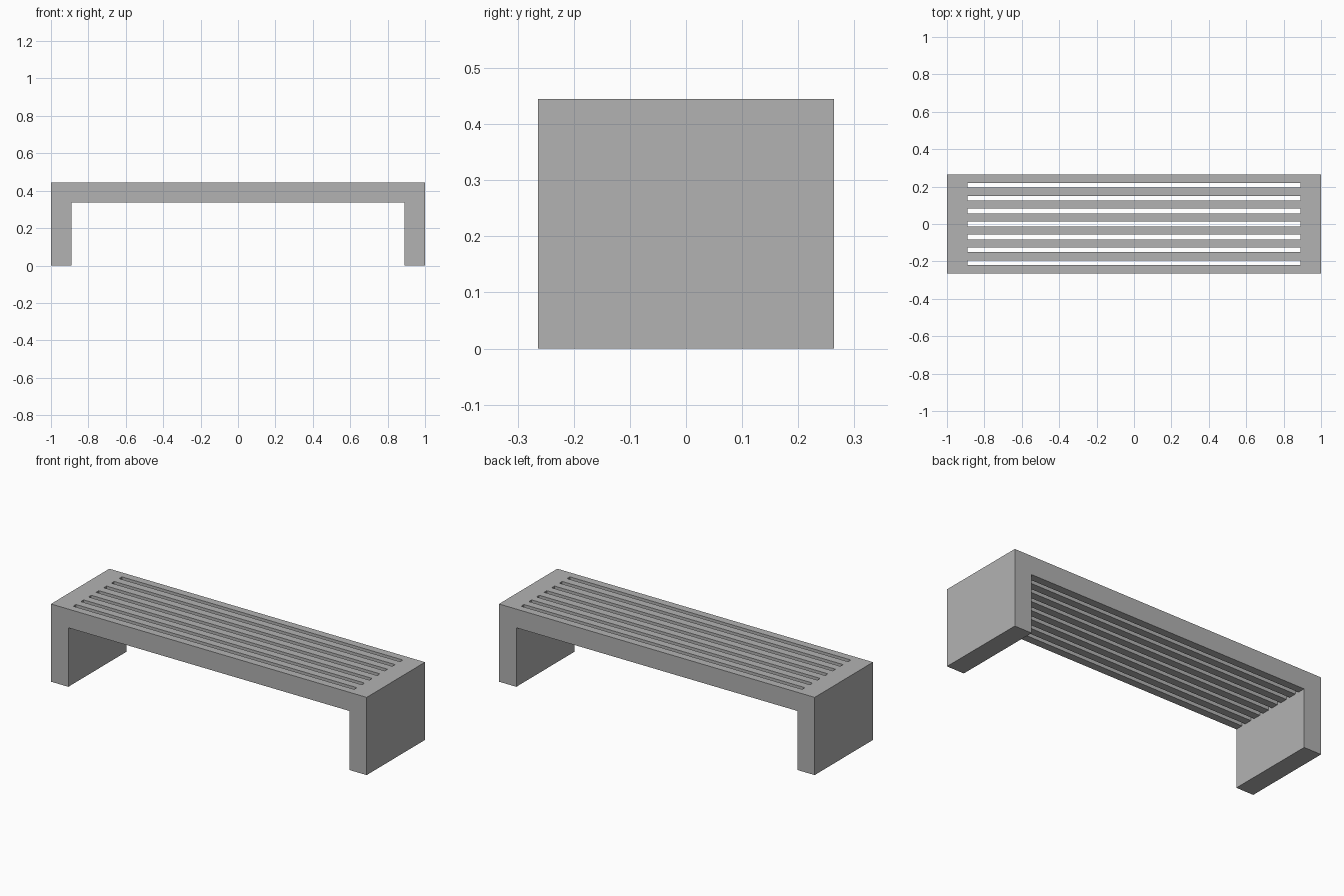
import bpy
import bmesh

if "Cube" in bpy.data.objects:
    bpy.data.objects.remove(bpy.data.objects["Cube"], do_unlink=True)

# Main dimensions
HALF_LENGTH, HALF_DEPTH = 1.0, 0.264
TOP, UNDERSIDE = 0.445, 0.338
INNER = 0.89            # inner face of each leg and end of each slot
SLATS, SLOT = 8, 0.025
SLAT = (2 * HALF_DEPTH - (SLATS - 1) * SLOT) / SLATS

# Plain grey material
grey = bpy.data.materials.new("plain_grey")
grey.use_nodes = True
colour = (0.448, 0.448, 0.448, 1)
grey.diffuse_color = colour
grey.node_tree.nodes["Principled BSDF"].inputs["Base Color"].default_value = colour


def extrude(bm, faces, dz):
    """Extrude faces vertically by dz and return the moved faces."""
    geom = bmesh.ops.extrude_face_region(bm, geom=faces)["geom"]
    verts = [g for g in geom if isinstance(g, bmesh.types.BMVert)]
    bmesh.ops.translate(bm, verts=verts, vec=(0, 0, dz))
    return [g for g in geom if isinstance(g, bmesh.types.BMFace)]


# Stations along the length and across alternating slats and slots
xs = [-HALF_LENGTH, -INNER, INNER, HALF_LENGTH]
ys = [-HALF_DEPTH]
for i in range(2 * SLATS - 1):
    ys.append(ys[-1] + (SLOT if i % 2 else SLAT))

# Slotted seat outline, with the slots left open
bm = bmesh.new()
grid = [[bm.verts.new((x, y, TOP)) for y in ys] for x in xs]
for i in range(len(xs) - 1):
    for j in range(len(ys) - 1):
        if i == 1 and j % 2:
            continue
        bm.faces.new((grid[i][j], grid[i + 1][j],
                      grid[i + 1][j + 1], grid[i][j + 1]))

# Seat thickness, then solid panel legs pulled down from both ends
bottom = extrude(bm, bm.faces[:], UNDERSIDE - TOP)
ends = [f for f in bottom if abs(f.calc_center_median().x) > INNER]
extrude(bm, ends, -UNDERSIDE)

# Merge flat regions into clean faces
bmesh.ops.recalc_face_normals(bm, faces=bm.faces[:])
bmesh.ops.dissolve_limit(bm, angle_limit=0.01, verts=bm.verts[:], edges=bm.edges[:])

mesh = bpy.data.meshes.new("slatted_bench")
bm.to_mesh(mesh)
bm.free()
mesh.materials.append(grey)
bench = bpy.data.objects.new("slatted_bench", mesh)
bpy.context.collection.objects.link(bench)
